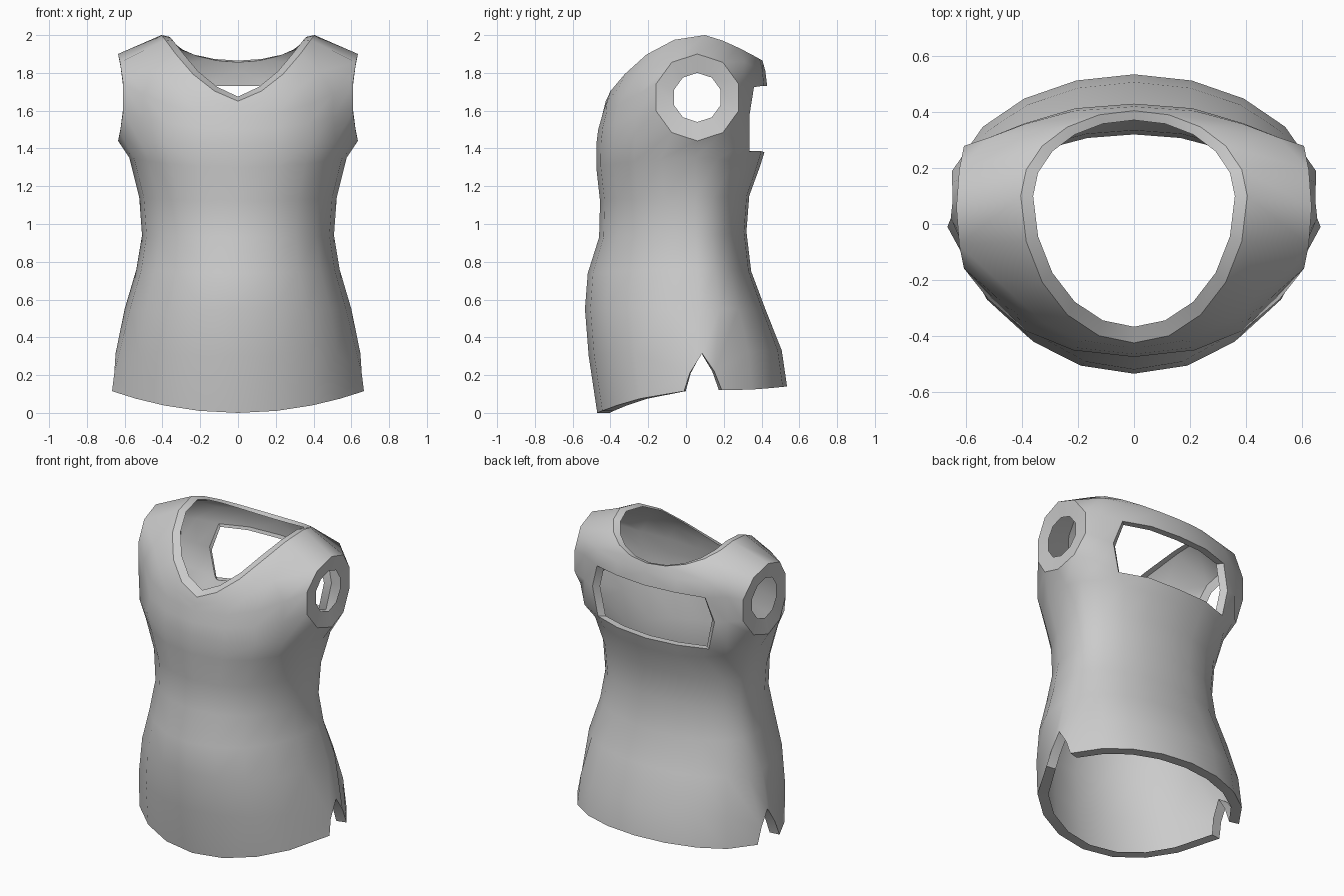
import bpy, bmesh, math
from mathutils import Vector

if "Cube" in bpy.data.objects:
    bpy.data.objects.remove(bpy.data.objects["Cube"])

C = 5  # columns per quarter turn: 0 = front centre, 5 = side, 10 = back centre

# Each ring: front (y, z), side (x, y, z), back (y, z), roundness, front rise, back rise
RINGS = [
    ((-.47, .00), (.668, .08, .115), (.535, .14), 2.0, 2, 2),     # hem
    ((-.515, .30), (.65, .08, .32), (.507, .33), 2.0, 2, 2),
    ((-.535, .55), (.60, .07, .55), (.42, .55), 2.05, 2, 2),      # belly
    ((-.52, .74), (.538, .06, .76), (.345, .75), 2.05, 2, 2),
    ((-.46, .93), (.508, .05, .94), (.32, .96), 2.1, 2, 2),       # waist
    ((-.455, 1.12), (.523, .05, 1.14), (.335, 1.15), 2.1, 2, 2),
    ((-.475, 1.30), (.575, .05, 1.35), (.39, 1.30), 2.2, 2, 2),
    ((-.475, 1.42), (.63, .06, 1.44), (.415, 1.38), 2.2, 2, 2),   # underarm
    ((-.465, 1.50), (.61, .06, 1.60), (.43, 1.55), 2.2, 2, 2),
    ((-.445, 1.57), (.61, .06, 1.75), (.43, 1.73), 2.2, 2, 2),
    ((-.43, 1.63), (.635, .06, 1.90), (.42, 1.81), 2.2, 2, 1.5),  # sleeve top
    ((-.425, 1.67), (.405, .10, 2.0), (.405, 1.865), 2.0, 2.2, 1.3),  # neckline
]


def ring_point(ring, i):
    front, side, back, n, rise_f, rise_b = ring
    a = math.pi / 2 * i / C
    end, rise = (front, rise_f) if i <= C else (back, rise_b)
    s, c = max(math.sin(a), 0), abs(math.cos(a))
    if i == 2 * C:
        s = 0
    k = c ** (2 / n)
    return (side[0] * s ** (2 / n), side[1] + (end[0] - side[1]) * k,
            side[2] + (end[1] - side[2]) * c ** rise)


bm = bmesh.new()
grid = [[bm.verts.new(ring_point(r, i)) for i in range(2 * C + 1)] for r in RINGS]
neck = grid[-1]
neck[0].co.z = 1.65  # point of the V neck

# Upper chest blends evenly from armhole height to the neckline
for i in range(4):
    mid = grid[9][i].co.lerp(neck[i].co, .5)
    grid[10][i].co = mid + Vector((.02, -.02, .015)) * (i / 3)

# Shoulder blades run straight into the sleeve
for r in (7, 8, 9, 10):
    grid[r][7].co.x, grid[r][7].co.y = .515, .31


def in_opening(r, i):
    armhole = 7 <= r <= 9 and i in (4, 5)
    back_window = r in (7, 8) and i >= 8
    side_slit = r == 0 and i in (4, 5)
    return armhole or back_window or side_slit


for r in range(len(RINGS) - 1):
    for i in range(2 * C):
        if not in_opening(r, i):
            bm.faces.new((grid[r][i], grid[r][i + 1], grid[r + 1][i + 1], grid[r + 1][i]))

# Rounded ends of the back window
for r, co in ((7, (.40, .335, 1.385)), (8, (.44, .335, 1.57)), (9, (.39, .36, 1.725))):
    grid[r][8].co = co

# Side slit at the hem
for r, i, co in ((0, 4, (.667, -.01, .115)), (1, 4, (.655, .02, .21)), (1, 5, (.648, .085, .315)),
                 (1, 6, (.65, .15, .22)), (0, 6, (.65, .19, .12))):
    grid[r][i].co = co


def add_rim(outer, inner, closed=False):
    """Strip of faces turning in from an opening, with a crisp fold."""
    n = len(outer)
    for k in range(n if closed else n - 1):
        j = (k + 1) % n
        bm.faces.new((outer[k], outer[j], inner[j], inner[k]))
        bm.edges.get((outer[k], outer[j])).smooth = False


# Sleeve opening: ten-sided outline with a flat cuff narrowing to the armhole
loop = [(7, 5), (7, 6), (8, 6), (9, 6), (10, 6), (10, 5), (10, 4), (9, 4), (8, 4), (7, 4)]
outer, inner = [], []
for k, (r, i) in enumerate(loop):
    a = math.radians(-90 + 36 * k)
    c, s = math.cos(a), math.sin(a)
    v = grid[r][i]
    v.co = (.605 + .03 * s * s, .06 + .23 * c, 1.67 + .23 * s)
    outer.append(v)
    inner.append(bm.verts.new((.605 + .008 * s * s, .06 + .13 * c, 1.67 + .13 * s)))
add_rim(outer, inner, True)

# Flat rim around the neckline
lip = []
for i, v in enumerate(neck):
    dz = .042 * math.cos(math.pi / 2 * i / C) - .018 if i < C else -.01
    lip.append(bm.verts.new((v.co.x * .89, .1 + (v.co.y - .1) * .89, v.co.z + dz)))
add_rim(neck, lip)


# Rims along the hem with its slit, and around the back window
def turned_in(path, depth):
    verts = [grid[r][i] for r, i in path]
    rim = []
    for (r, i), v in zip(path, verts):
        d = Vector((v.co.x * .8, v.co.y - .06, 0)).normalized() * depth
        rim.append(bm.verts.new((v.co.x - d.x, v.co.y - d.y, v.co.z)))
    add_rim(verts, rim)


turned_in([(0, i) for i in range(5)] + [(1, 4), (1, 5), (1, 6)]
          + [(0, i) for i in range(6, 11)], .065)
turned_in([(7, 10), (7, 9), (7, 8), (8, 8), (9, 8), (9, 9), (9, 10)], .045)

bmesh.ops.delete(bm, geom=[v for v in bm.verts if not v.link_faces], context='VERTS')
bmesh.ops.recalc_face_normals(bm, faces=bm.faces)
# Make sure the front of the chest faces outward
bm.faces.ensure_lookup_table()
if bm.faces[0].normal.y > 0:
    bmesh.ops.reverse_faces(bm, faces=bm.faces)

mesh = bpy.data.meshes.new("shirt")
bm.to_mesh(mesh)
bm.free()
shirt = bpy.data.objects.new("shirt", mesh)
bpy.context.collection.objects.link(shirt)

# Mirror the half
mirror = shirt.modifiers.new("mirror", 'MIRROR')
mirror.use_clip = True
mirror.merge_threshold = .002

grey = bpy.data.materials.new("cloth grey")
grey.diffuse_color = (.6, .6, .6, 1)
grey.use_nodes = True
grey.node_tree.nodes["Principled BSDF"].inputs["Base Color"].default_value = grey.diffuse_color
mesh.materials.append(grey)

bpy.context.view_layer.objects.active = shirt
shirt.select_set(True)
bpy.ops.object.modifier_apply(modifier="mirror")
bpy.ops.object.shade_smooth_by_angle(angle=math.radians(50))
